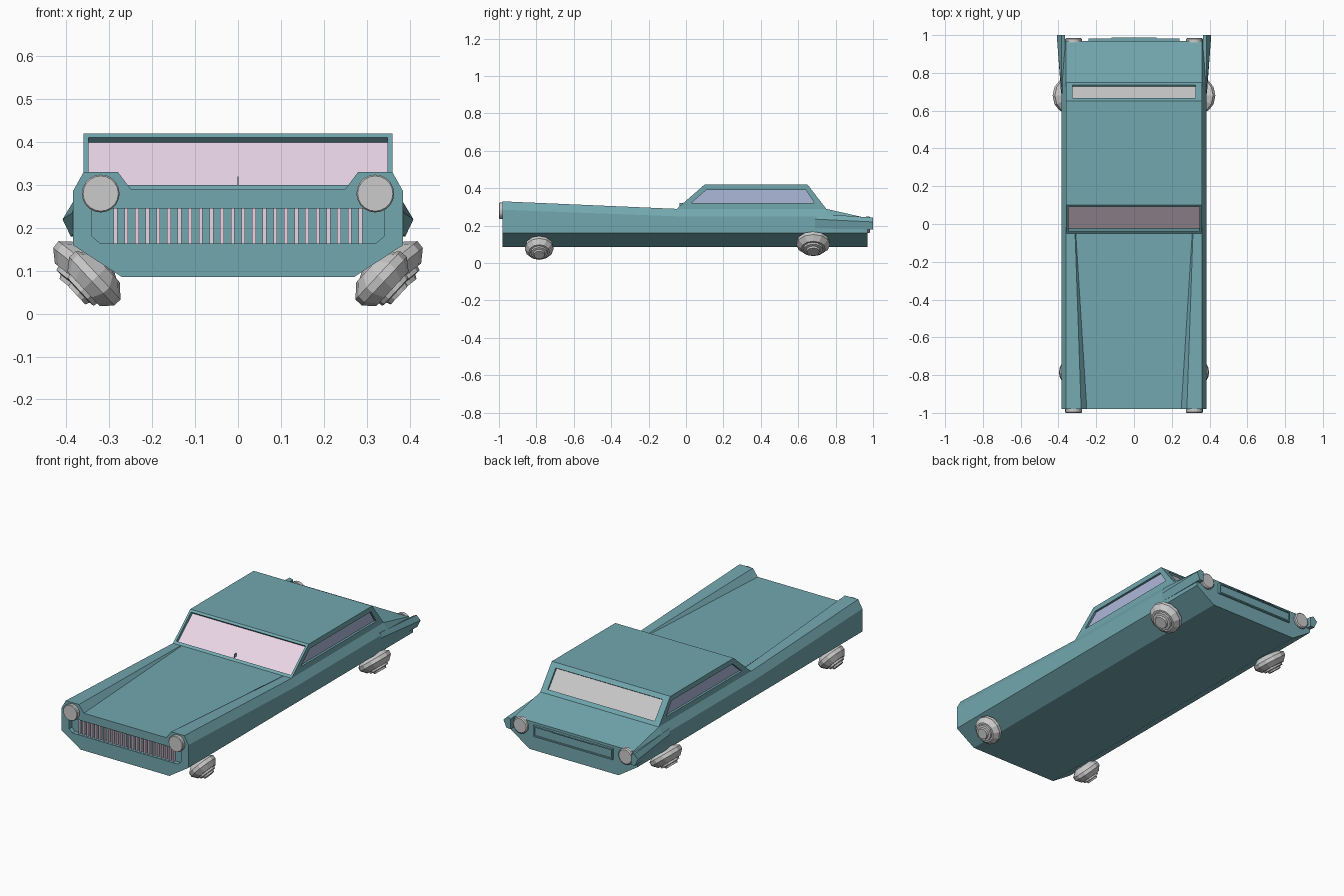
import bpy, bmesh
from math import sin, cos, pi, radians
from mathutils import Vector, Matrix

if "Cube" in bpy.data.objects:
    bpy.data.objects.remove(bpy.data.objects["Cube"])


def material(name, rgb):
    m = bpy.data.materials.new(name)
    m.diffuse_color = (*rgb, 1)
    m.use_nodes = True
    m.node_tree.nodes["Principled BSDF"].inputs["Base Color"].default_value = m.diffuse_color
    return m


TEAL = material("teal_paint", (0.17, 0.39, 0.43))
PINK = material("pink_glass", (0.82, 0.67, 0.80))
BLUE = material("blue_glass", (0.42, 0.48, 0.70))


def finish(name, bm, mat=None):
    bmesh.ops.remove_doubles(bm, verts=bm.verts, dist=1e-5)
    bmesh.ops.recalc_face_normals(bm, faces=bm.faces)
    me = bpy.data.meshes.new(name)
    bm.to_mesh(me)
    bm.free()
    ob = bpy.data.objects.new(name, me)
    bpy.context.collection.objects.link(ob)
    if mat:
        me.materials.append(mat)
    return ob


def loft(name, sections, mat=None):
    bm = bmesh.new()
    rings = [[bm.verts.new(p) for p in s] for s in sections]
    n = len(rings[0])
    for a, b in zip(rings, rings[1:]):
        for i in range(n):
            j = (i + 1) % n
            bm.faces.new((a[i], a[j], b[j], b[i]))
    bm.faces.new(rings[0])
    bm.faces.new(rings[-1])
    return finish(name, bm, mat)


def add_box(bm, lo, hi):
    lo, hi = Vector(lo), Vector(hi)
    m = Matrix.Translation((lo + hi) / 2) @ Matrix.Diagonal((*(hi - lo), 1))
    bmesh.ops.create_cube(bm, size=1, matrix=m)


def box(name, lo, hi, mat=None):
    bm = bmesh.new()
    add_box(bm, lo, hi)
    return finish(name, bm, mat)


def lathe(name, profile, centre, axis, steps, mat=None):
    rot = Vector(axis).to_track_quat('Z', 'Y')
    return loft(name, [[Vector(centre) + rot @ Vector((r * cos(2 * pi * i / steps),
                        r * sin(2 * pi * i / steps), t)) for i in range(steps)]
                       for r, t in profile], mat)


# Body hull: y, shoulder z, fender top z, fender inner x, hood edge x, hood z
def hull_section(y, s, t, ix, hx, h):
    half = [(.27, .085), (.385, .16), (.385, s), (.36, t), (ix, t), (hx, h)]
    return [(x, y, z) for x, z in half] + [(-x, y, z) for x, z in reversed(half)]


body = loft("body", [hull_section(-.98, .285, .33, .28, .25, .29),
                     hull_section(-.05, .25, .29, .312, .308, .289),
                     hull_section(.75, .25, .29, .312, .308, .289),
                     hull_section(.97, .20, .24, .312, .308, .239)], TEAL)

# Grille and tail panel recesses
grille = [(-.32, .163), (.32, .163), (.34, .18), (.34, .245), (-.34, .245), (-.34, .18)]
cutters = [loft("grille_cutter", [[(x, y, z) for x, z in grille] for y in (-1.05, -.955)])]
for c in cutters:
    c.hide_render = True
    c.hide_viewport = False
    c.display_type = 'WIRE'
    mod = body.modifiers.new("recess", 'BOOLEAN')
    mod.operation = 'DIFFERENCE'
    mod.solver = 'EXACT'
    mod.object = c

# Grille bars
bm = bmesh.new()
for i in range(24):
    x = (i - 11.5) * .0248
    add_box(bm, (x - .0045, -.972, .163), (x + .0045, -.954, .245))
finish("grille_bars", bm, PINK)

# Cabin with framed, recessed windows
cabin = bmesh.new()


def quad(bm, pts):
    bm.faces.new([bm.verts.new(p) for p in pts])


def window(name, outer, inner, push, mat):
    outer, inner = [[Vector(p) for p in q] for q in (outer, inner)]
    deep = [p + Vector(push) for p in inner]
    for i in range(4):
        j = (i + 1) % 4
        quad(cabin, (outer[i], outer[j], inner[j], inner[i]))
        quad(cabin, (inner[i], inner[j], deep[j], deep[i]))
    glass = bmesh.new()
    quad(glass, deep)
    finish(name, glass, mat)


def slope(a, b, w, u0, u1):
    # quad on an end slope running from point a to b in y, z
    p, q = Vector((0, *a)), Vector((0, *b))
    l, h = p.lerp(q, u0), p.lerp(q, u1)
    return [(-w, l.y, l.z), (w, l.y, l.z), (w, h.y, h.z), (-w, h.y, h.z)]


side = [(-.05, .29), (.10, .42), (.65, .42), (.75, .29)]
pane = [(.03, .322), (.11, .392), (.64, .392), (.685, .322)]
window("windshield", slope(side[0], side[1], .36, 0, 1),
       slope(side[0], side[1], .348, .08, .93), (0, .013, -.012), PINK)
window("rear_window", slope(side[3], side[2], .36, 0, 1),
       slope(side[3], side[2], .325, .14, .84), (0, -.008, -.006), None)
for s, label in ((1, "right"), (-1, "left")):
    window(label + "_side_window", [(s * .36, *p) for p in side],
           [(s * .36, *p) for p in pane], (-s * .012, 0, 0), BLUE)
quad(cabin, [(-.36, .10, .42), (.36, .10, .42), (.36, .65, .42), (-.36, .65, .42)])
quad(cabin, [(-.36, -.05, .29), (.36, -.05, .29), (.36, .75, .29), (-.36, .75, .29)])
finish("cabin", cabin, TEAL)
box("windshield_post", (-.001, -.035, .30), (.001, -.015, .32), TEAL)

# Tail panel: frame around a recessed plate, with a latch
bm = bmesh.new()
add_box(bm, (-.24, .965, .165), (.24, .976, .225))
for lo, hi in (((-.24, .165), (.24, .172)), ((-.24, .218), (.24, .225)),
               ((-.24, .172), (-.233, .218)), ((.233, .172), (.24, .218))):
    add_box(bm, (lo[0], .965, lo[1]), (hi[0], .983, hi[1]))
finish("tail_panel", bm, TEAL)
box("tail_trim", (-.12, .97, .219), (.12, .988, .224), TEAL)

# Parts mirrored left and right
for s, label in ((1, "right"), (-1, "left")):
    tip = [(.365, .235), (.385, .243), (.409, .22), (.39, .18), (.365, .18)]
    root = [(.365, .255), (.382, .265), (.386, .235), (.385, .185), (.365, .185)]
    loft(label + "_tail_fin", [[(s * x, y, z) for x, z in q]
                               for y, q in ((.69, root), (1.0, tip))], TEAL)
    disc = [(.044, -.012), (.044, .006), (.038, .011)]
    lathe(label + "_headlight", [(.044, -.02), (.044, .016), (.041, .02)],
          (s * .32, -.98, .28), (0, -1, 0), 20)
    lathe(label + "_taillight", disc, (s * .32, .974, .205), (0, 1, 0), 20)
    # Wheels, tilted out and down from the lower chamfer
    for end, y, r, tilt, x, z in (("front", -.785, .077, 47, .335, .081),
                                  ("rear", .68, .09, 38, .355, .104)):
        a = radians(tilt)
        prof = [(.6 * r, -.038), (r, -.012), (r, .008), (.72 * r, .034), (.6 * r, .034),
                (.58 * r, .044), (.42 * r, .046), (.38 * r, .056)]
        lathe(f"{label}_{end}_wheel", prof, (s * x, y, z), (s * sin(a), 0, -cos(a)), 12)
